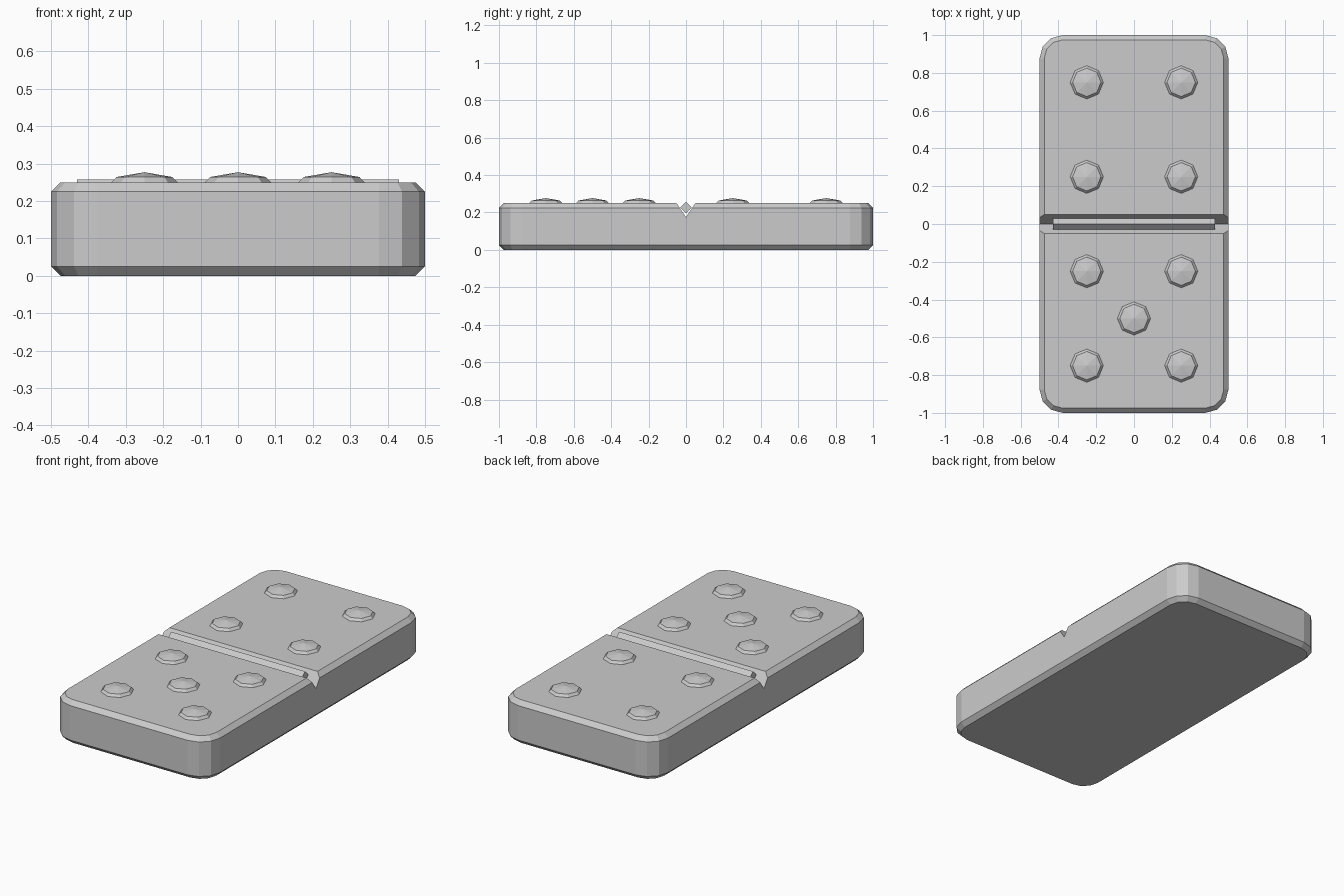
import bpy, bmesh
from math import cos, sin, pi, radians

if "Cube" in bpy.data.objects:
    bpy.data.objects.remove(bpy.data.objects["Cube"])


def make(name, bm):
    bmesh.ops.recalc_face_normals(bm, faces=bm.faces)
    me = bpy.data.meshes.new(name)
    bm.to_mesh(me)
    bm.free()
    ob = bpy.data.objects.new(name, me)
    bpy.context.scene.collection.objects.link(ob)
    return ob


def loft(name, rings, apex=None):
    """Skin equal-length closed rings, capped flat or with a point."""
    bm = bmesh.new()
    vs = [[bm.verts.new(p) for p in r] for r in rings]
    n = len(vs[0])
    for a, b in zip(vs, vs[1:]):
        for i in range(n):
            j = (i + 1) % n
            bm.faces.new((a[i], a[j], b[j], b[i]))
    bm.faces.new(vs[0][::-1])
    if apex:
        tip = bm.verts.new(apex)
        for i in range(n):
            bm.faces.new((vs[-1][i], vs[-1][(i + 1) % n], tip))
    else:
        bm.faces.new(vs[-1])
    return make(name, bm)


def rounded(inset, z, r=0.123):
    """Rounded rectangle ring with three facets per corner."""
    pts = []
    for q, (sx, sy) in enumerate([(1, 1), (-1, 1), (-1, -1), (1, -1)]):
        for k in range(4):
            a = q * pi / 2 + radians(30 * k)
            pts.append((sx * (0.5 - r) + (r - inset) * cos(a),
                        sy * (1 - r) + (r - inset) * sin(a), z))
    return pts


def octagon(x, y, r, z):
    return [(x + r * cos(k * pi / 4), y + r * sin(k * pi / 4), z) for k in range(8)]


def prism(name, profile, half):
    """Extrude a y-z profile along x."""
    return loft(name, [[(x, y, z) for y, z in profile] for x in (-half, half)])


# Chamfered tile body
c = 0.025
body = loft("tile_body", [rounded(c, 0), rounded(0, c), rounded(0, 0.25 - c), rounded(c, 0.25)])

# V groove across the middle
cutter = prism("groove_cutter", [(0, 0.175), (0.0667, 0.275), (-0.0667, 0.275)], 0.7)
cutter.hide_render = True
cutter.hide_set(True)
mod = body.modifiers.new("groove", 'BOOLEAN')
mod.operation = 'DIFFERENCE'
mod.solver = 'EXACT'
mod.object = cutter

# Diamond bar lying in the groove
d = 0.03
prism("divider_bar", [(0, 0.227 - d), (d, 0.227), (0, 0.227 + d), (-d, 0.227)], 0.43)

# Raised eight-sided pips: four at the back, five at the front
spots = [(x, y) for x in (-0.25, 0.25) for y in (-0.75, -0.25, 0.25, 0.75)] + [(0, -0.5)]
for i, (x, y) in enumerate(spots):
    loft(f"pip_{i + 1}", [octagon(x, y, 0.088, 0.24), octagon(x, y, 0.088, 0.25),
                          octagon(x, y, 0.075, 0.264)], (x, y, 0.277))
